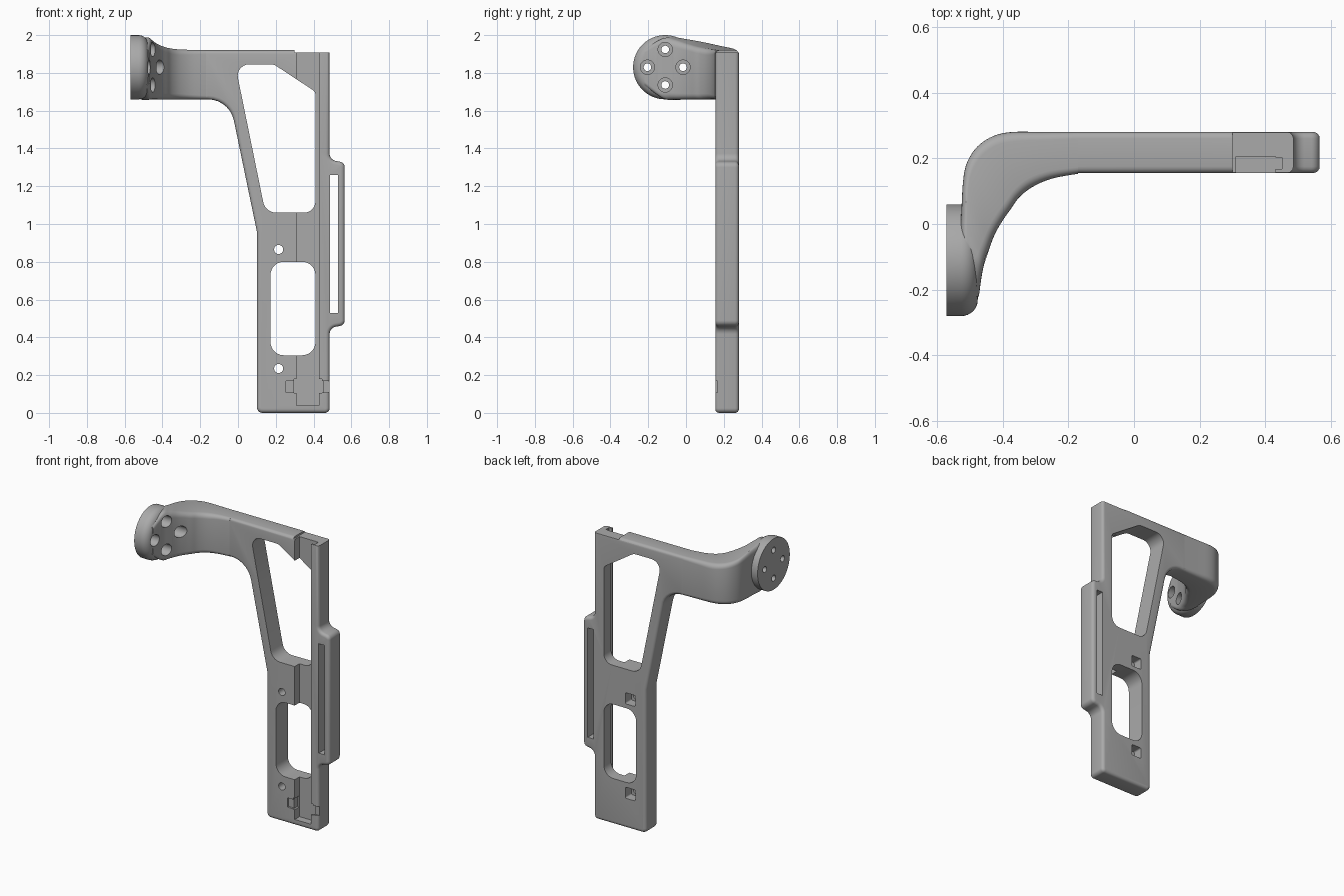
import bpy, bmesh, math
from mathutils import Vector, Matrix

cube = bpy.data.objects.get("Cube")
if cube:
    bpy.data.objects.remove(cube, do_unlink=True)

grey = bpy.data.materials.new("mid grey")
grey.use_nodes = True
grey.diffuse_color = (0.4, 0.4, 0.4, 1)
grey.node_tree.nodes["Principled BSDF"].inputs["Base Color"].default_value = (0.4, 0.4, 0.4, 1)


def finish(bm, name):
    bmesh.ops.recalc_face_normals(bm, faces=bm.faces[:])
    mesh = bpy.data.meshes.new(name)
    bm.to_mesh(mesh)
    bm.free()
    mesh.materials.append(grey)
    ob = bpy.data.objects.new(name, mesh)
    bpy.context.collection.objects.link(ob)
    return ob


def rounded(corners, steps=7):
    """Outline from (x, z, radius) corners."""
    pts = []
    for i, (x, z, r) in enumerate(corners):
        p = Vector((x, z))
        if r == 0:
            pts.append(p)
            continue
        a = (Vector(corners[i - 1][:2]) - p).normalized()
        b = (Vector(corners[(i + 1) % len(corners)][:2]) - p).normalized()
        half = a.angle(b) / 2
        c = p + (a + b).normalized() * (r / math.sin(half))
        u = p + a * (r / math.tan(half)) - c
        v = p + b * (r / math.tan(half)) - c
        total = u.angle(v)
        for k in range(steps + 1):
            t = k / steps
            pts.append(c + (u * math.sin((1 - t) * total) + v * math.sin(t * total)) / math.sin(total))
    return pts


def prism(name, corners, y0, y1, bevel=0):
    bm = bmesh.new()
    pts = rounded(corners)
    front = [bm.verts.new((p.x, y0, p.y)) for p in pts]
    back = [bm.verts.new((p.x, y1, p.y)) for p in pts]
    caps = [bm.faces.new(front), bm.faces.new(back)]
    n = len(pts)
    for i in range(n):
        j = (i + 1) % n
        bm.faces.new((front[i], front[j], back[j], back[i]))
    if bevel:
        bmesh.ops.recalc_face_normals(bm, faces=bm.faces[:])
        rim = [e for f in caps for e in f.edges]
        bmesh.ops.bevel(bm, geom=rim, offset=bevel, segments=4, profile=0.5, affect='EDGES')
    return finish(bm, name)


def box(x0, x1, y0, y1, z0, z1, r=0):
    return prism("cutter", [(x0, z0, r), (x1, z0, r), (x1, z1, r), (x0, z1, r)], y0, y1)


def rod(axis, centre, radius, length):
    bm = bmesh.new()
    turn = Matrix.Rotation(math.pi / 2, 4, 'Y' if axis == 'X' else 'X')
    bmesh.ops.create_cone(bm, cap_ends=True, segments=32, radius1=radius, radius2=radius,
                          depth=length, matrix=Matrix.Translation(centre) @ turn)
    return finish(bm, "cutter")


def combine(target, other, operation='DIFFERENCE'):
    other.hide_render = True
    mod = target.modifiers.new("cut", 'BOOLEAN')
    mod.operation, mod.solver, mod.object = operation, 'EXACT', other
    bpy.context.view_layer.objects.active = target
    bpy.ops.object.modifier_apply(modifier=mod.name)
    bpy.data.objects.remove(other, do_unlink=True)


# Main frame plate with its side tab
F, B = 0.155, 0.28
frame = prism("frame_plate", [
    (0.10, 0, 0.03), (0.485, 0, 0.025), (0.485, 0.45, 0.04), (0.565, 0.465, 0.03),
    (0.565, 1.325, 0.03), (0.485, 1.34, 0.04), (0.485, 1.92, 0), (-0.19, 1.92, 0),
    (-0.19, 1.66, 0), (-0.045, 1.66, 0.14), (0.10, 0.96, 0)], F, B, 0.02)

# Windows, strap slot and top step
combine(frame, prism("cutter", [
    (0.145, 1.06, 0.07), (0.41, 1.06, 0.06), (0.41, 1.70, 0.03),
    (0.19, 1.845, 0.06), (-0.015, 1.845, 0.06)], 0, 0.5))
combine(frame, box(0.172, 0.41, 0, 0.5, 0.305, 0.80, 0.07))
combine(frame, box(0.487, 0.53, 0, 0.5, 0.53, 1.26))
combine(frame, box(0.30, 0.6, 0, 0.5, 1.908, 2.1))

# Undercut rail channel with the latch recess near its foot
combine(frame, box(0.31, 0.43, 0, 0.205, 0.04, 2.1))
combine(frame, box(0.40, 0.45, 0.168, 0.203, 0.042, 2.1))
combine(frame, box(0.297, 0.445, 0, 0.202, 0.105, 0.18))
combine(frame, box(0.255, 0.6, 0, 0.168, 0.108, 0.17))

# Screw holes with nut pockets in the back
for z in (0.235, 0.865):
    combine(frame, rod('Y', (0.215, 0.2, z), 0.024, 0.4))
    combine(frame, box(0.178, 0.252, 0.215, 0.5, z - 0.037, z + 0.037, 0.01))

# Curved arm: inner x, y, outer x, y, bottom, top, edge radius
stations = [Vector(s) for s in (
    (-.17, .153, -.17, .28, 1.66, 1.92, .02),
    (-.25, .138, -.28, .28, 1.66, 1.922, .025),
    (-.31, .112, -.37, .28, 1.66, 1.925, .03),
    (-.35, .08, -.427, .268, 1.66, 1.93, .03),
    (-.375, .045, -.476, .236, 1.66, 1.937, .03),
    (-.40, .01, -.508, .187, 1.66, 1.947, .03),
    (-.425, -.035, -.52, .13, 1.66, 1.96, .032),
    (-.445, -.09, -.525, .04, 1.66, 1.977, .035),
    (-.46, -.14, -.53, -.06, 1.663, 1.985, .035),
    (-.472, -.22, -.53, -.22, 1.73, 1.93, .025))]


def smooth_path(keys, sub=4):
    out = []
    for i in range(len(keys) - 1):
        a, b, c, d = (keys[min(max(i + k, 0), len(keys) - 1)] for k in (-1, 0, 1, 2))
        for k in range(sub):
            t = k / sub
            out.append(b + (c - a) * (t / 2) + (a * 2 - b * 5 + c * 4 - d) * (t * t / 2)
                       + (b * 3 - a - c * 3 + d) * (t ** 3 / 2))
    return out + [keys[-1]]


bm = bmesh.new()
rings = []
for ix, iy, ox, oy, z0, z1, r in smooth_path(stations):
    inner, across = Vector((ix, iy, 0)), Vector((ox - ix, oy - iy, 0))
    w = across.length
    across.normalize()
    section = rounded([(0, z0, r), (w, z0, r), (w, z1, r), (0, z1, r)], 5)
    rings.append([bm.verts.new(inner + across * p.x + Vector((0, 0, p.y))) for p in section])
bm.faces.new(rings[0])
bm.faces.new(rings[-1])
for lo, hi in zip(rings, rings[1:]):
    for i in range(len(lo)):
        j = (i + 1) % len(lo)
        bm.faces.new((lo[i], lo[j], hi[j], hi[i]))
arm = finish(bm, "curved_arm")

# Round mounting flange, turned about the x direction
CY, CZ, R, FIL = -0.11, 1.83, 0.17, 0.05
profile = [(-0.57, R)] + [(-0.525 + FIL * math.sin(a), R - FIL + FIL * math.cos(a))
                          for a in (k * math.pi / 16 for k in range(9))]
bm = bmesh.new()
N = 64
hoops = [[bm.verts.new((x, CY + r * math.cos(k * math.tau / N), CZ + r * math.sin(k * math.tau / N)))
          for k in range(N)] for x, r in profile]
bm.faces.new(hoops[0])
bm.faces.new(hoops[-1])
for lo, hi in zip(hoops, hoops[1:]):
    for i in range(N):
        j = (i + 1) % N
        bm.faces.new((lo[i], lo[j], hi[j], hi[i]))
combine(arm, finish(bm, "flange"), 'UNION')

# Four counterbored bolt holes
for k in range(4):
    y = CY + 0.094 * math.cos(k * math.pi / 2)
    z = CZ + 0.094 * math.sin(k * math.pi / 2)
    combine(arm, rod('X', (-0.5, y, z), 0.02, 0.4))
    combine(arm, rod('X', (-0.435, y, z), 0.038, 0.2))

# Smooth curved surfaces while keeping crisp edges
for ob in (frame, arm):
    bpy.ops.object.select_all(action='DESELECT')
    ob.select_set(True)
    bpy.context.view_layer.objects.active = ob
    bpy.ops.object.shade_smooth_by_angle(angle=math.radians(32))
